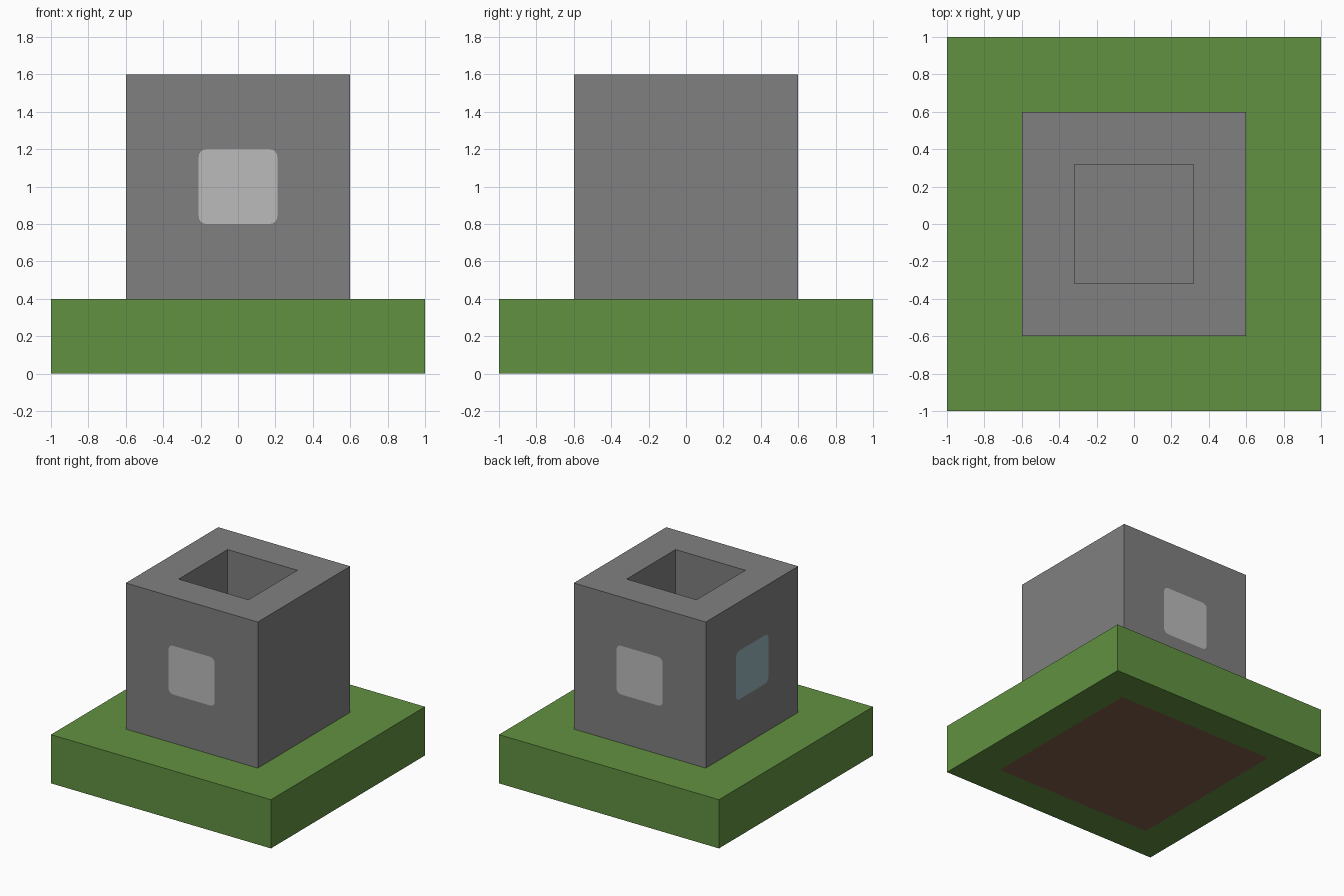
import bpy
import bmesh
from math import pi
from mathutils import Matrix, Vector

default = bpy.data.objects.get("Cube")
if default:
    bpy.data.objects.remove(default, do_unlink=True)


def material(name, *rgb):
    """Flat colour from 0-255 display values, stored as linear."""
    lin = [((c / 255 + 0.055) / 1.055) ** 2.4 for c in rgb]
    mat = bpy.data.materials.new(name)
    mat.use_nodes = True
    mat.diffuse_color = (*lin, 1)
    shader = mat.node_tree.nodes["Principled BSDF"]
    shader.inputs["Base Color"].default_value = (*lin, 1)
    shader.inputs["Roughness"].default_value = 0.9
    return mat


grass = material("grass green", 98, 145, 65)
earth = material("earth brown", 129, 93, 74)
stone = material("stone grey", 128, 128, 128)
pale = material("pale grey", 187, 187, 187)
blue = material("pale blue", 152, 180, 187)


def finish(bm, name, *mats):
    mesh = bpy.data.meshes.new(name)
    bm.to_mesh(mesh)
    bm.free()
    for mat in mats:
        mesh.materials.append(mat)
    obj = bpy.data.objects.new(name, mesh)
    bpy.context.collection.objects.link(obj)
    return obj


def box(width, height, bottom):
    bm = bmesh.new()
    place = Matrix.Translation((0, 0, bottom + height / 2))
    scale = Matrix.Diagonal((width, width, height, 1))
    bmesh.ops.create_cube(bm, size=1, matrix=place @ scale)
    bm.normal_update()
    return bm


def facing(bm, z):
    return next(f for f in bm.faces if f.normal.z * z > 0.9)


# Ground slab with an earth square inset in its underside
bm = box(2, 0.4, 0)
patch = facing(bm, -1)
bmesh.ops.inset_individual(bm, faces=[patch], thickness=0.4)
patch.material_index = 1
finish(bm, "ground_slab", grass, earth)

# Stone block with a square shaft sunk into its top
bm = box(1.2, 1.2, 0.4)
shaft = facing(bm, 1)
bmesh.ops.inset_individual(bm, faces=[shaft], thickness=0.4)
bmesh.ops.inset_individual(bm, faces=[shaft], thickness=0, depth=-0.4)
finish(bm, "stone_block", stone)


# Rounded window panes on the walls; angle turns the pane from the front
def window(name, angle, mat):
    bm = bmesh.new()
    corners = [(-1, -1), (1, -1), (1, 1), (-1, 1)]
    bm.faces.new([bm.verts.new((0.21 * x, 0.2 * y, 0)) for x, y in corners])
    bmesh.ops.bevel(bm, geom=bm.verts[:], offset=0.04, segments=4,
                    profile=0.5, affect='VERTICES')
    pose = Matrix.Rotation(angle, 4, 'Z') \
        @ Matrix.Translation(Vector((0, -0.602, 1))) \
        @ Matrix.Rotation(pi / 2, 4, 'X')
    bm.transform(pose)
    finish(bm, name, mat)


window("front_window", 0, pale)
window("back_window", pi, pale)
window("right_window", -pi / 2, blue)
